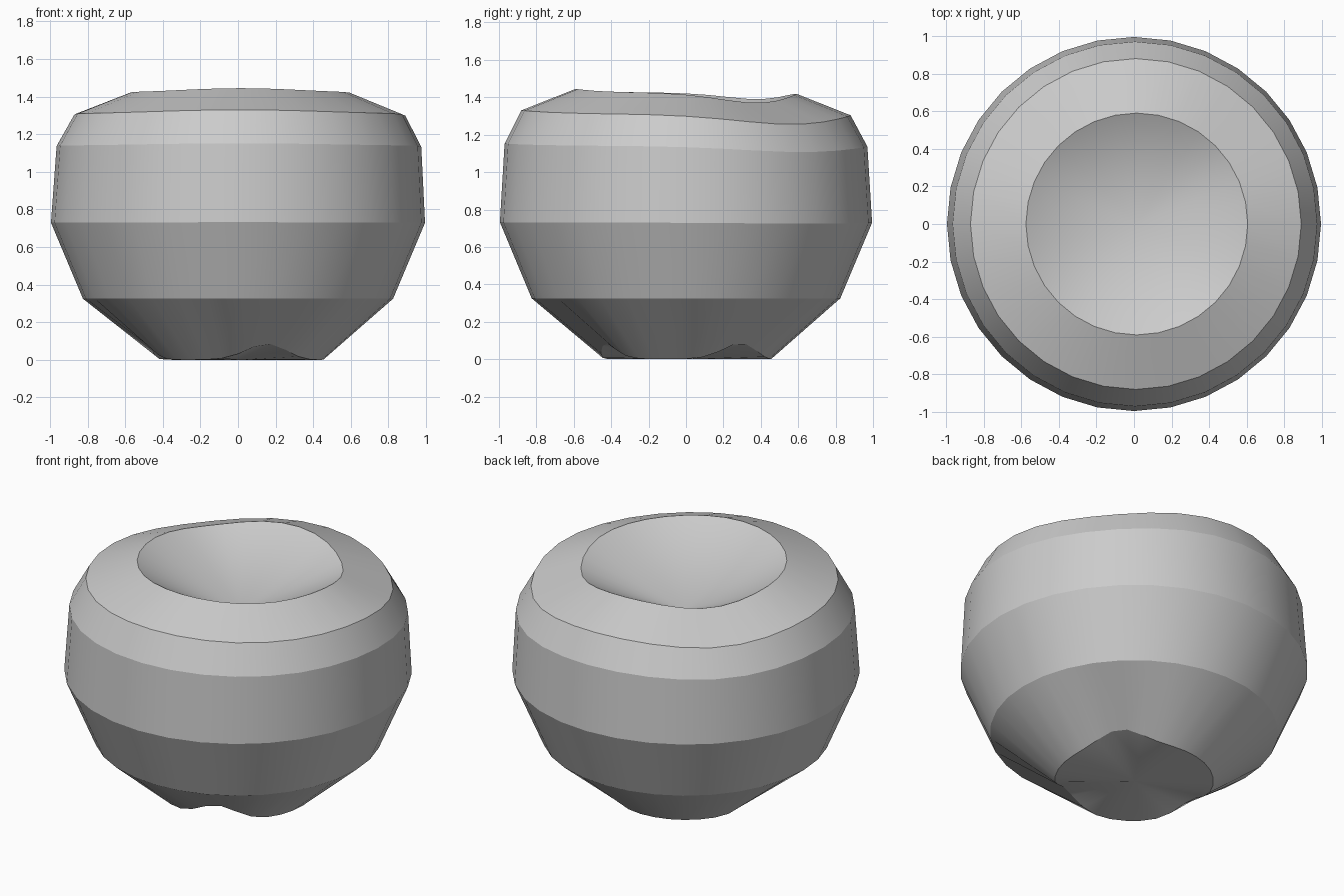
import bpy, bmesh, math

cube = bpy.data.objects.get("Cube")
if cube:
    bpy.data.objects.remove(cube)

SIDES = 32


def bump(angle, centre, width):
    """Soft bell around a compass direction in degrees."""
    d = (angle - centre + 180) % 360 - 180
    return math.exp(-(d / width) ** 2)


def top_wave(a):
    return 0.02 * bump(a, 270, 40) - 0.055 * bump(a, 40, 32) - 0.035 * bump(a, 140, 28)


def base_wave(a):
    return 0.085 * bump(a, 290, 20) + 0.085 * bump(a, 40, 20) + 0.06 * bump(a, 185, 18)


# Rings from the base up: radius, height, sideways shift, top wave, base wave
RINGS = [
    (0.455, 0.0, 0.0, 0, 1),
    (0.825, 0.325, 0.0, 0, 0),
    (0.995, 0.73, 0.0, 0.1, 0),
    (0.97, 1.14, 0.005, 0.6, 0),
    (0.88, 1.31, 0.01, 1, 0),
    (0.59, 1.425, 0.015, 1, 0),
]

bm = bmesh.new()
rings = []
for radius, height, shift, top, base in RINGS:
    ring = []
    for i in range(SIDES):
        a = 360 * i / SIDES
        t = math.radians(a)
        z = height + top * top_wave(a) + base * base_wave(a)
        ring.append(bm.verts.new((shift + radius * math.cos(t), radius * math.sin(t), z)))
    rings.append(ring)

# Side bands, flat base and the sunken cone on top
base_centre = bm.verts.new((0, 0, 0))
dip_centre = bm.verts.new((0.015, 0, 1.12))
for i in range(SIDES):
    j = (i + 1) % SIDES
    for low, high in zip(rings, rings[1:]):
        bm.faces.new((low[i], low[j], high[j], high[i]))
    bm.faces.new((base_centre, rings[0][j], rings[0][i]))
    bm.faces.new((dip_centre, rings[-1][i], rings[-1][j]))

# Smooth around the body, with a crisp edge along every ring
for face in bm.faces:
    face.smooth = True
for ring in rings:
    for i in range(SIDES):
        bm.edges.get((ring[i], ring[(i + 1) % SIDES])).smooth = False

mesh = bpy.data.meshes.new("fruit_body")
bm.to_mesh(mesh)
bm.free()
body = bpy.data.objects.new("fruit_body", mesh)
bpy.context.collection.objects.link(body)

grey = bpy.data.materials.new("plain_grey")
grey.use_nodes = True
colour = (0.6, 0.6, 0.6, 1)
grey.diffuse_color = colour
grey.node_tree.nodes["Principled BSDF"].inputs["Base Color"].default_value = colour
mesh.materials.append(grey)
